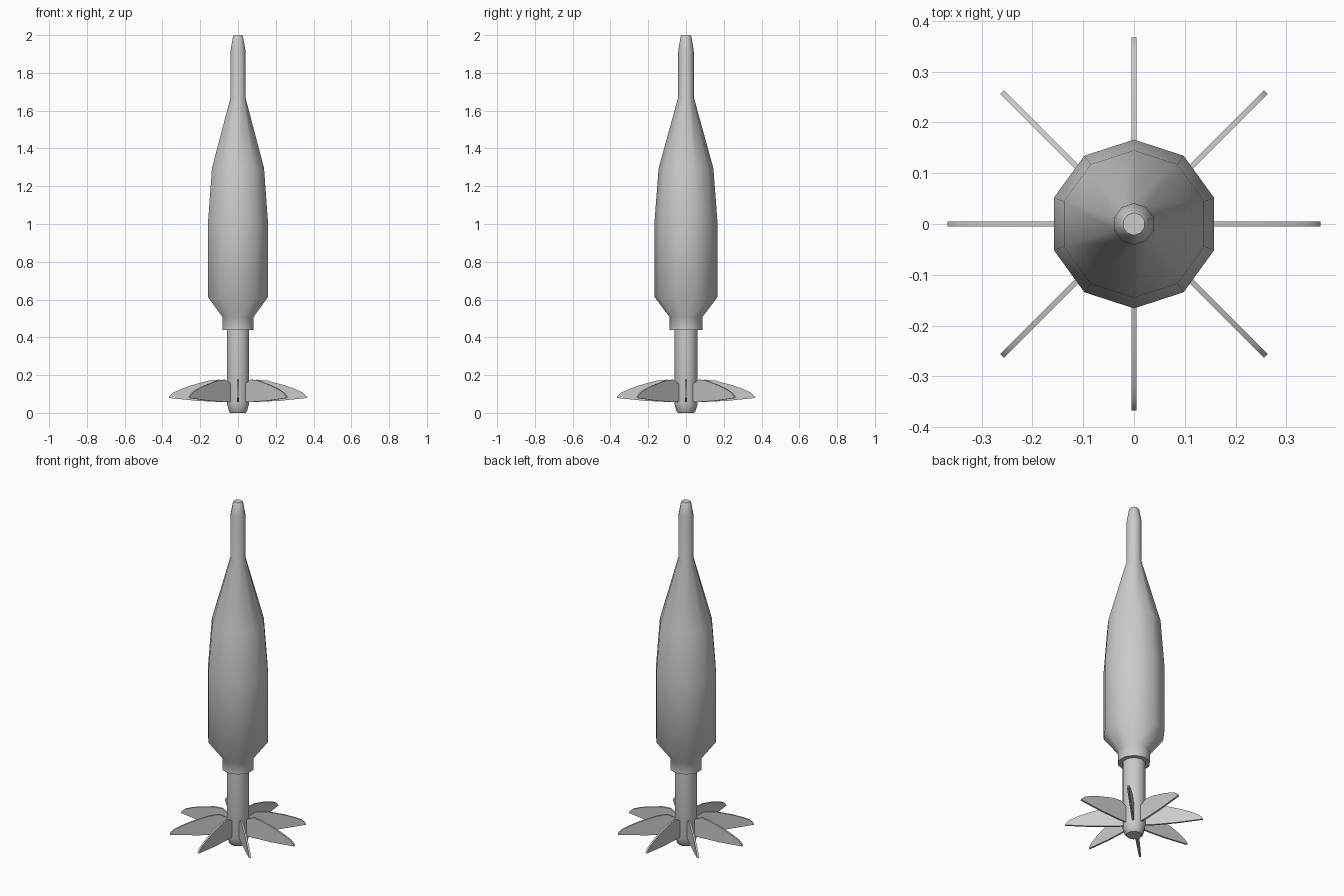
import bpy, bmesh, math

if "Cube" in bpy.data.objects:
    bpy.data.objects.remove(bpy.data.objects["Cube"])

SIDES = 10


def finish(name, bm, angle):
    bmesh.ops.recalc_face_normals(bm, faces=bm.faces)
    mesh = bpy.data.meshes.new(name)
    bm.to_mesh(mesh)
    bm.free()
    ob = bpy.data.objects.new(name, mesh)
    bpy.context.collection.objects.link(ob)
    bpy.ops.object.select_all(action='DESELECT')
    ob.select_set(True)
    bpy.context.view_layer.objects.active = ob
    bpy.ops.object.shade_smooth_by_angle(angle=math.radians(angle))
    return ob


def lathe(name, profile):
    """Capped ten-sided turned solid with a corner pointing to +y."""
    bm = bmesh.new()
    rings = []
    for r, z in profile:
        ring = []
        for i in range(SIDES):
            a = math.pi / 2 + math.tau * i / SIDES
            ring.append(bm.verts.new((r * math.cos(a), r * math.sin(a), z)))
        rings.append(ring)
    for low, high in zip(rings, rings[1:]):
        for i in range(SIDES):
            j = (i + 1) % SIDES
            bm.faces.new((low[i], low[j], high[j], high[i]))
    bm.faces.new(rings[0])
    bm.faces.new(rings[-1])
    return finish(name, bm, 42)


def fin(name, angle):
    """Thin swept blade extruded from its side outline."""
    outline = [(0.03, 0.06), (0.10, 0.058), (0.22, 0.064), (0.367, 0.079),
               (0.362, 0.09), (0.342, 0.108), (0.30, 0.127), (0.25, 0.145),
               (0.155, 0.171), (0.10, 0.176), (0.06, 0.155), (0.03, 0.155)]
    c, s = math.cos(angle), math.sin(angle)
    bm = bmesh.new()
    sides = [[bm.verts.new((r * c - t * s, r * s + t * c, z)) for r, z in outline]
             for t in (-0.005, 0.005)]
    bm.faces.new(sides[0])
    bm.faces.new(sides[1])
    n = len(outline)
    for i in range(n):
        j = (i + 1) % n
        bm.faces.new((sides[0][i], sides[0][j], sides[1][j], sides[1][i]))
    finish(name, bm, 40)


# Warhead with collar, long taper and nose probe
lathe("warhead_body", [(0.087, 0.44), (0.087, 0.508), (0.166, 0.612), (0.166, 1.02),
                       (0.145, 1.295), (0.042, 1.668), (0.041, 1.92), (0.028, 1.992),
                       (0.022, 2.0)])

# Tail tube with rounded end
lathe("tail_tube", [(0.043, 0.0), (0.05, 0.008), (0.062, 0.05), (0.062, 0.45)])

# Eight radial fins
for k in range(8):
    fin(f"tail_fin_{k + 1}", k * math.pi / 4)
